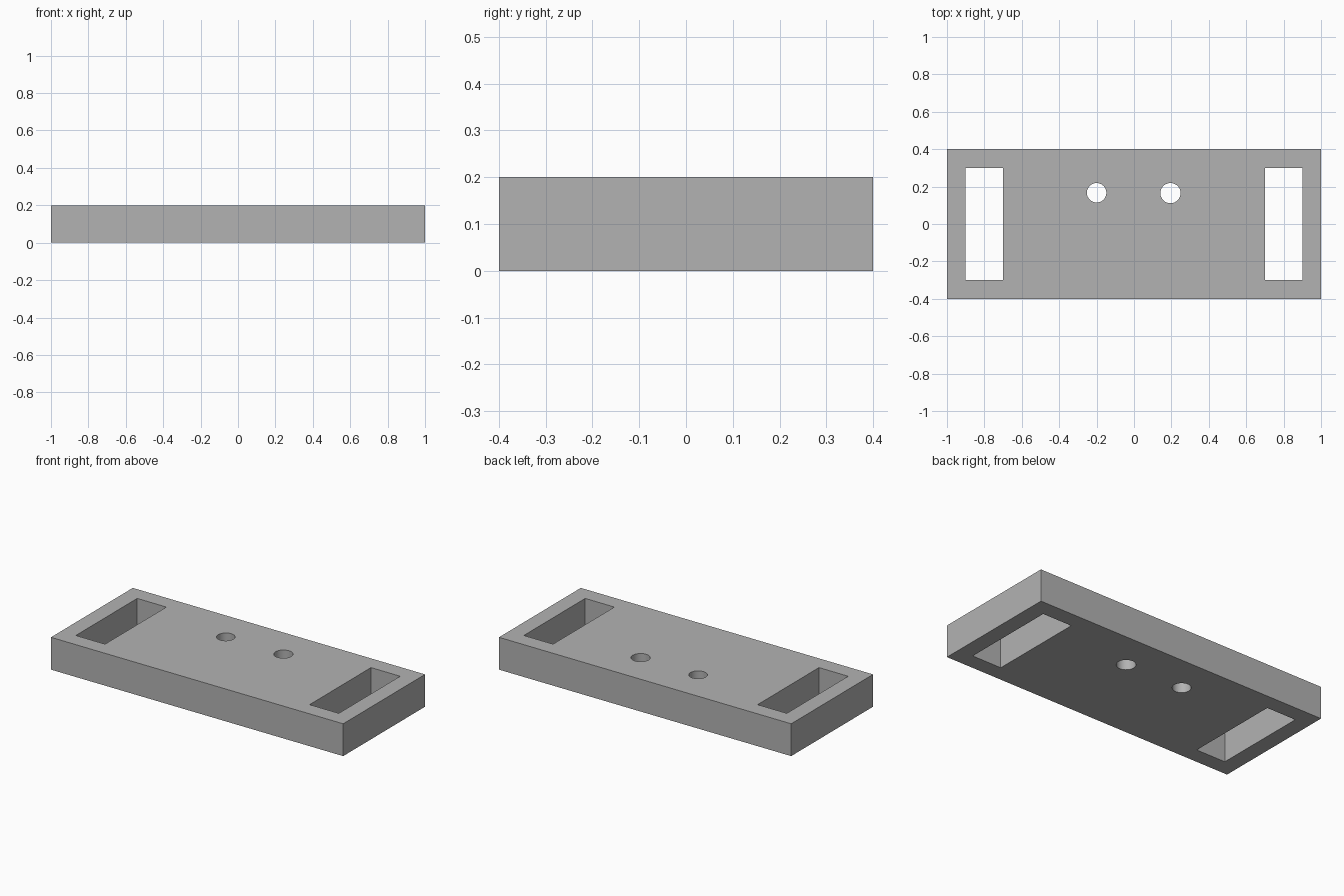
import bpy

default = bpy.data.objects.get("Cube")
if default:
    bpy.data.objects.remove(default, do_unlink=True)

LENGTH, WIDTH, HEIGHT = 2.0, 0.8, 0.2

grey = bpy.data.materials.new("mid grey")
grey.use_nodes = True
grey.diffuse_color = (0.45, 0.45, 0.45, 1)
grey.node_tree.nodes["Principled BSDF"].inputs["Base Color"].default_value = grey.diffuse_color


def box(name, centre, size):
    bpy.ops.mesh.primitive_cube_add(size=1, location=centre)
    obj = bpy.context.object
    obj.name = name
    obj.scale = size
    bpy.ops.object.transform_apply(location=True, rotation=False, scale=True)
    obj.data.materials.append(grey)
    return obj


def drill(name, x, y, radius):
    bpy.ops.mesh.primitive_cylinder_add(vertices=48, radius=radius, depth=HEIGHT * 2,
                                        location=(x, y, HEIGHT / 2))
    obj = bpy.context.object
    obj.name = name
    obj.data.materials.append(grey)
    return obj


def cut(target, cutter):
    mod = target.modifiers.new(cutter.name, "BOOLEAN")
    mod.operation = "DIFFERENCE"
    mod.solver = "EXACT"
    mod.object = cutter
    cutter.hide_render = True
    bpy.context.view_layer.objects.active = target
    bpy.ops.object.modifier_apply(modifier=mod.name)
    bpy.data.objects.remove(cutter, do_unlink=True)


# Flat rectangular plate
plate = box("mounting_plate", (0, 0, HEIGHT / 2), (LENGTH, WIDTH, HEIGHT))

# Rectangular slots through both ends
for side in (-1, 1):
    cut(plate, box("slot_cutter", (side * 0.8, 0, HEIGHT / 2), (0.2, 0.6, HEIGHT * 2)))

# Two round holes towards the back
cut(plate, drill("right_hole_cutter", -0.2, 0.167, 0.052))
cut(plate, drill("left_hole_cutter", 0.195, 0.165, 0.054))

# Smooth hole walls, sharp plate edges
bpy.ops.object.select_all(action="DESELECT")
plate.select_set(True)
bpy.context.view_layer.objects.active = plate
bpy.ops.object.shade_smooth_by_angle()
